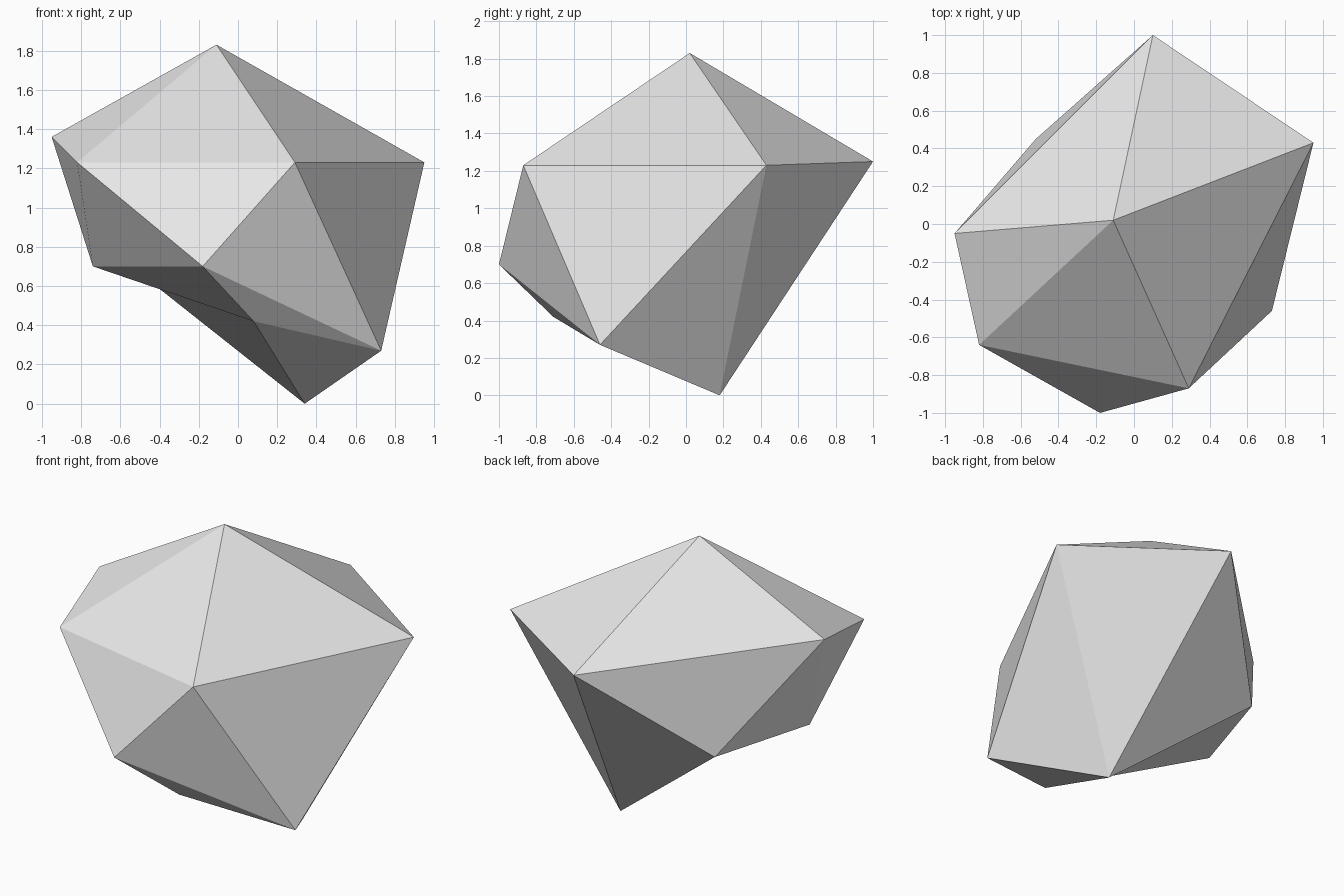
import bpy
import bmesh

if "Cube" in bpy.data.objects:
    bpy.data.objects.remove(bpy.data.objects["Cube"])

# One flat grey for the whole stone
grey = bpy.data.materials.new("stone grey")
grey.diffuse_color = (0.8, 0.8, 0.8, 1.0)
grey.use_nodes = True
grey.node_tree.nodes["Principled BSDF"].inputs["Base Color"].default_value = grey.diffuse_color

# Distorted icosahedron: a crown point, two rings of five, and an underside point
CROWN = (-0.11, 0.02, 1.83)
UPPER = [(0.29, -0.87, 1.23), (0.95, 0.43, 1.23), (0.10, 1.00, 1.25),
         (-0.95, -0.05, 1.36), (-0.82, -0.64, 1.23)]
LOWER = [(0.73, -0.46, 0.27), (0.34, 0.18, 0.0), (-0.52, 0.45, 0.68),
         (-0.74, -0.20, 0.70), (-0.18, -1.00, 0.70)]
UNDERSIDE = (0.08, -0.71, 0.42)

bm = bmesh.new()
crown = bm.verts.new(CROWN)
upper = [bm.verts.new(p) for p in UPPER]
lower = [bm.verts.new(p) for p in LOWER]
underside = bm.verts.new(UNDERSIDE)

# Cap, zigzag belt and base, one fifth at a time
for i in range(5):
    j = (i + 1) % 5
    bm.faces.new((crown, upper[i], upper[j]))
    bm.faces.new((upper[i], lower[i], upper[j]))
    bm.faces.new((lower[i], lower[j], upper[j]))
    bm.faces.new((underside, lower[j], lower[i]))
bmesh.ops.recalc_face_normals(bm, faces=bm.faces)

mesh = bpy.data.meshes.new("rock")
bm.to_mesh(mesh)
bm.free()
mesh.materials.append(grey)
rock = bpy.data.objects.new("rock", mesh)
bpy.context.collection.objects.link(rock)
